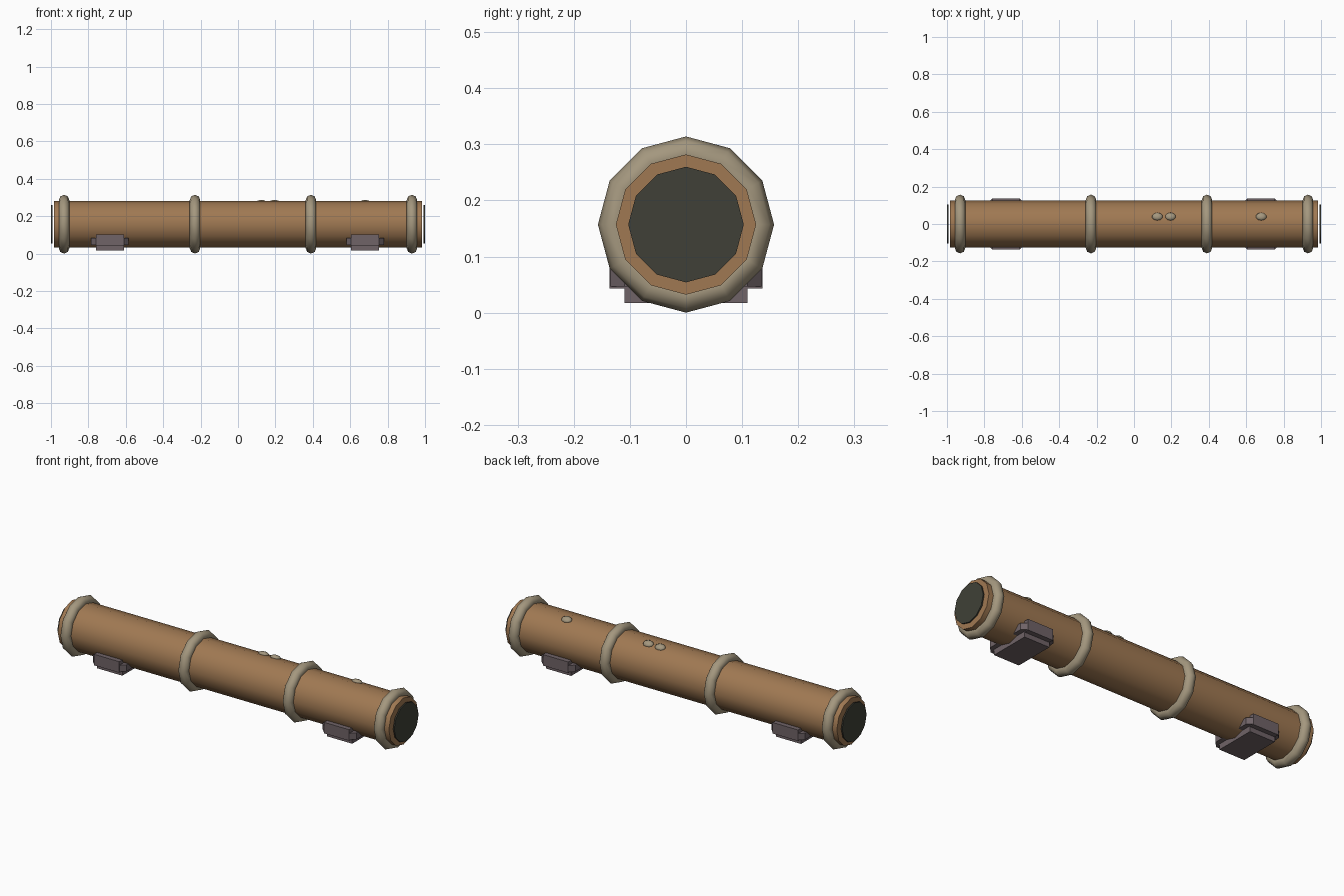
import bpy
import bmesh
from math import radians, atan2, sin, cos

cube = bpy.data.objects.get("Cube")
if cube:
    bpy.data.objects.remove(cube, do_unlink=True)


def material(name, rgb):
    m = bpy.data.materials.new(name)
    m.use_nodes = True
    m.diffuse_color = (*rgb, 1)
    m.node_tree.nodes["Principled BSDF"].inputs["Base Color"].default_value = (*rgb, 1)
    return m


BROWN = material("brown pipe", (0.35, 0.19, 0.085))
TAN = material("tan ring", (0.37, 0.31, 0.21))
GREY = material("mauve grey foot", (0.16, 0.125, 0.135))
DARK = material("dark opening", (0.05, 0.051, 0.038))

AXIS_Z = 0.157
ALONG_X = (0, radians(90), 0)


def finish(name, mat, angle=None):
    ob = bpy.context.object
    ob.name = name
    ob.data.materials.append(mat)
    if angle:
        bpy.ops.object.shade_smooth_by_angle(angle=radians(angle))
    return ob


def tube(name, mat, radius, length, x=0):
    bpy.ops.mesh.primitive_cylinder_add(vertices=12, radius=radius, depth=length,
                                        location=(x, 0, AXIS_Z), rotation=ALONG_X)
    return finish(name, mat, 35)


def prism(name, mat, outline, x, z0, z1):
    """Extrude a flat plan outline from z0 to z1."""
    bm = bmesh.new()
    face = bm.faces.new([bm.verts.new((px, py, z0)) for px, py in outline])
    top = bmesh.ops.extrude_face_region(bm, geom=[face])["geom"]
    bmesh.ops.translate(bm, vec=(0, 0, z1 - z0),
                        verts=[v for v in top if isinstance(v, bmesh.types.BMVert)])
    bmesh.ops.recalc_face_normals(bm, faces=bm.faces)
    mesh = bpy.data.meshes.new(name)
    bm.to_mesh(mesh)
    bm.free()
    mesh.materials.append(mat)
    ob = bpy.data.objects.new(name, mesh)
    ob.location.x = x
    bpy.context.collection.objects.link(ob)


def rectangle(hx, hy):
    return [(-hx, -hy), (hx, -hy), (hx, hy), (-hx, hy)]


# Main pipe and the dark discs at its ends
tube("pipe", BROWN, 0.125, 1.966)
for side, sx in (("left", 1), ("right", -1)):
    tube(side + "_end_disc", DARK, 0.103, 0.007, sx * 0.9965)

# Bands around the pipe
for i, x in enumerate((-0.93, -0.23, 0.39, 0.93)):
    bpy.ops.mesh.primitive_torus_add(major_segments=12, minor_segments=8,
                                     major_radius=0.129, minor_radius=0.028,
                                     location=(x, 0, AXIS_Z), rotation=ALONG_X)
    finish(f"band_{i + 1}", TAN, 60)

# Feet: lower pad, cradle block and chamfered flange
for side, x in (("left", 0.68), ("right", -0.685)):
    prism(side + "_foot_pad", GREY, rectangle(0.075, 0.11), x, 0.017, 0.046)
    prism(side + "_foot_block", GREY, rectangle(0.075, 0.136), x, 0.043, 0.102)
    flange = [(-0.075, -0.135), (0.075, -0.135), (0.1, -0.11), (0.1, 0.11),
              (0.075, 0.135), (-0.075, 0.135), (-0.1, 0.11), (-0.1, -0.11)]
    prism(side + "_foot_flange", GREY, flange, x, 0.047, 0.082)

# Small studs on the upper back of the pipe, tilted to its surface
tilt = atan2(0.04, 0.116)
for i, x in enumerate((0.125, 0.195, 0.68)):
    bpy.ops.mesh.primitive_uv_sphere_add(
        segments=10, ring_count=6, radius=1, scale=(0.029, 0.022, 0.014),
        location=(x, 0.122 * sin(tilt), AXIS_Z + 0.122 * cos(tilt)),
        rotation=(-tilt, 0, 0))
    finish(f"stud_{i + 1}", TAN, 60)
